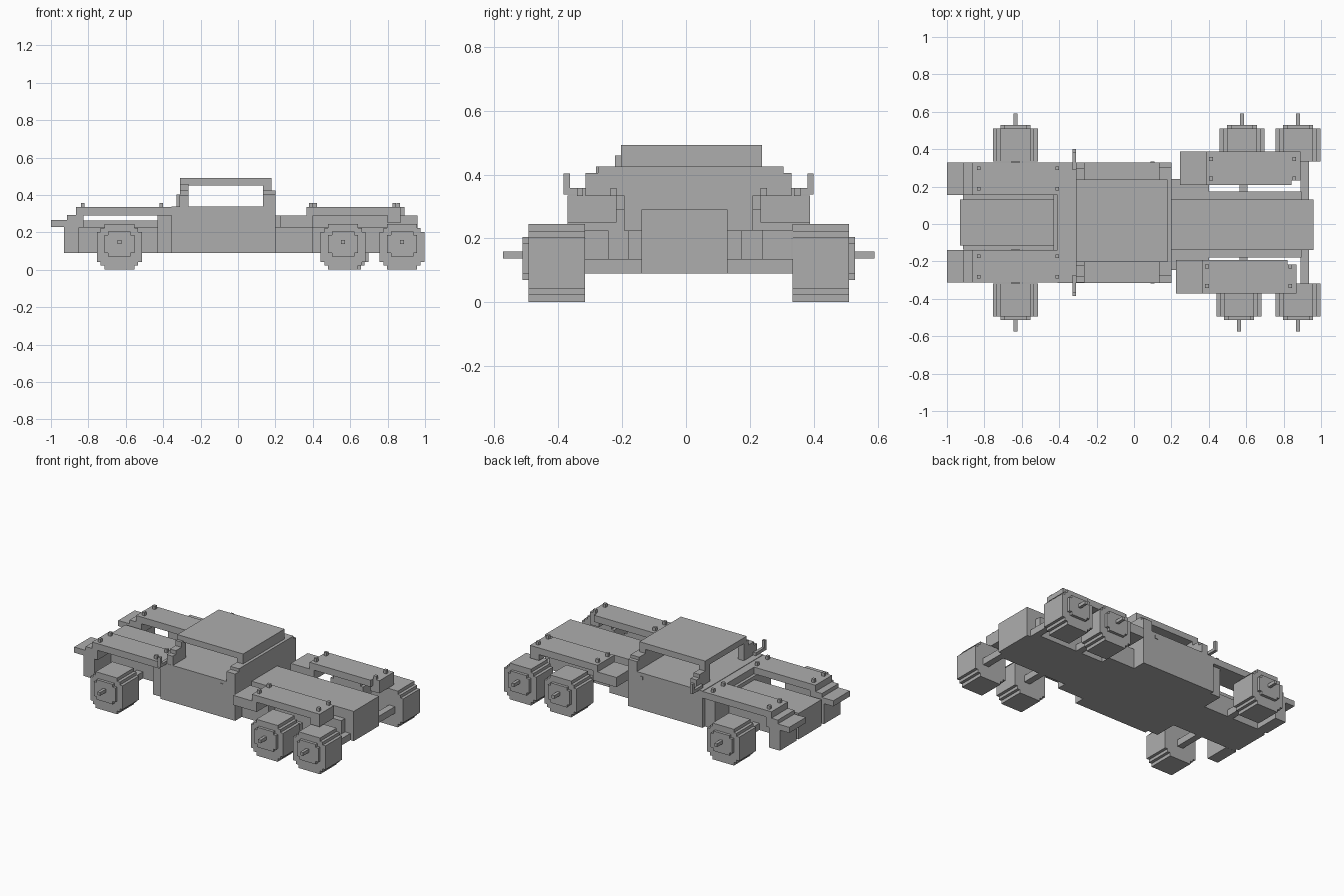
import bpy
import bmesh

default = bpy.data.objects.get("Cube")
if default:
    bpy.data.objects.remove(default, do_unlink=True)

grey = bpy.data.materials.new("plain_grey")
grey.use_nodes = True
colour = (0.42, 0.42, 0.42, 1)
grey.diffuse_color = colour
grey.node_tree.nodes["Principled BSDF"].inputs["Base Color"].default_value = colour


def finish(name, bm):
    bmesh.ops.recalc_face_normals(bm, faces=bm.faces[:])
    mesh = bpy.data.meshes.new(name)
    bm.to_mesh(mesh)
    bm.free()
    mesh.materials.append(grey)
    obj = bpy.data.objects.new(name, mesh)
    bpy.context.collection.objects.link(obj)
    return obj


def box(name, x0, x1, y0, y1, z0, z1):
    bm = bmesh.new()
    bmesh.ops.create_cube(bm, size=1)
    for v in bm.verts:
        v.co = (x1 if v.co.x > 0 else x0,
                y1 if v.co.y > 0 else y0,
                z1 if v.co.z > 0 else z0)
    return finish(name, bm)


def stepped_disc(name, cx, cz, corner, y0, y1):
    """Extruded square with stair-stepped corners; corner lists one quadrant."""
    pts = []
    for sx, sz in ((1, 1), (-1, 1), (-1, -1), (1, -1)):
        run = corner if sx * sz > 0 else corner[::-1]
        pts += [(cx + sx * x, cz + sz * z) for x, z in run]
    bm = bmesh.new()
    face = bm.faces.new([bm.verts.new((x, y0, z)) for x, z in pts])
    out = bmesh.ops.extrude_face_region(bm, geom=[face])
    for v in out["geom"]:
        if isinstance(v, bmesh.types.BMVert):
            v.co.y = y1
    return finish(name, bm)


# Chassis, bonnet and rear bed
box("bonnet", -0.93, -0.43, -0.115, 0.13, 0.09, 0.265)
box("bonnet_base", -0.915, -0.42, -0.137, 0.157, 0.09, 0.225)
box("rear_bed", 0.2, 0.96, -0.14, 0.13, 0.09, 0.29)
box("rear_frame", 0.2, 0.895, -0.18, 0.175, 0.09, 0.225)
box("frame_shoulder", 0.2, 0.4, -0.245, 0.24, 0.09, 0.225)

# Cab with open windscreen and side windows
box("cab_body", -0.355, 0.2, -0.315, 0.33, 0.09, 0.338)
box("firewall", -0.43, -0.355, -0.29, 0.305, 0.09, 0.29)
box("cowl", -0.41, -0.355, -0.315, 0.33, 0.29, 0.335)
box("roof", -0.31, 0.18, -0.203, 0.238, 0.452, 0.492)
box("rear_wall", 0.135, 0.18, -0.203, 0.238, 0.335, 0.46)
box("rear_wall_step", 0.135, 0.2, -0.275, 0.305, 0.335, 0.425)
box("rear_wall_base", 0.135, 0.2, -0.315, 0.33, 0.335, 0.405)

tyre = [(0.12, 0.08), (0.1, 0.08), (0.1, 0.1), (0.08, 0.1), (0.08, 0.122)]
hub = [(0.08, 0.048), (0.06, 0.048), (0.06, 0.067)]

for side, s in (("right", -1), ("left", 1)):
    # The body is offset slightly toward +y
    def span(a, b):
        return sorted((0.008 + s * a, 0.008 + s * b))

    # Windscreen posts, stepped outward
    box(side + "_post", -0.31, -0.265, *span(0.18, 0.23), 0.335, 0.46)
    box(side + "_post_step", -0.31, -0.265, *span(0.2, 0.29), 0.335, 0.425)
    box(side + "_post_base", -0.31, -0.265, *span(0.28, 0.322), 0.335, 0.4)

    # Mirror on an arm
    box(side + "_mirror_arm", -0.33, -0.31, *span(0.28, 0.392), 0.337, 0.358)
    box(side + "_mirror", -0.33, -0.31, *span(0.372, 0.392), 0.358, 0.404)

    # Door handle
    box(side + "_door_handle", 0.088, 0.11, *span(0.31, 0.327), 0.295, 0.316)

    # Front fender stepping down to the bumper, with a leg below
    inner, outer = 0.146, 0.322
    box(side + "_front_fender", -0.867, -0.4, *span(inner, outer), 0.29, 0.335)
    box(side + "_front_fender_step", -0.915, -0.825, *span(inner, outer), 0.225, 0.292)
    box(side + "_front_bumper", -1.0, -0.865, *span(inner, outer), 0.228, 0.266)
    box(side + "_front_leg", -0.93, -0.85, *span(inner, outer), 0.09, 0.23)

    # Rear fender, the left one set slightly further back
    d = 0.022 if s > 0 else 0
    low, high = (0.2, 0.372)
    box(side + "_rear_fender", 0.365 + d, 0.82 + d, *span(low, 0.38), 0.29, 0.335)
    box(side + "_rear_fender_tail", 0.8 + d, 0.868 + d, *span(0.225, 0.38), 0.25, 0.335)
    box(side + "_rear_fender_step", 0.225 + d, 0.4 + d, *span(low, 0.38), 0.225, 0.29)

    # Bolts on top of the fenders
    bolts = [(x, y) for x in (-0.83, -0.41) for y in (0.18, 0.29)]
    bolts += [(x + d, y) for x in (0.39, 0.835) for y in (0.235, 0.34)]
    for x, y in bolts:
        box(side + "_bolt", x - 0.01, x + 0.01, *span(y - 0.01, y + 0.01), 0.33, 0.358)

    # Wheels with stepped hubs and pins
    for label, x in (("front", -0.634), ("middle", 0.562 + 0.7 * d), ("rear", 0.877)):
        name = side + "_" + label
        stepped_disc(name + "_wheel", x, 0.123, tyre, *span(0.325, 0.502))
        stepped_disc(name + "_hub", x, 0.137, hub, *span(0.48, 0.521))
        box(name + "_pin", x - 0.01, x + 0.01, *span(0.5, 0.582), 0.137, 0.159)

# Axles joining the wheel pairs
for label, x in (("front", -0.634), ("middle", 0.585), ("rear", 0.913)):
    box(label + "_axle", x - 0.022, x + 0.022, -0.33, 0.345, 0.09, 0.135)
